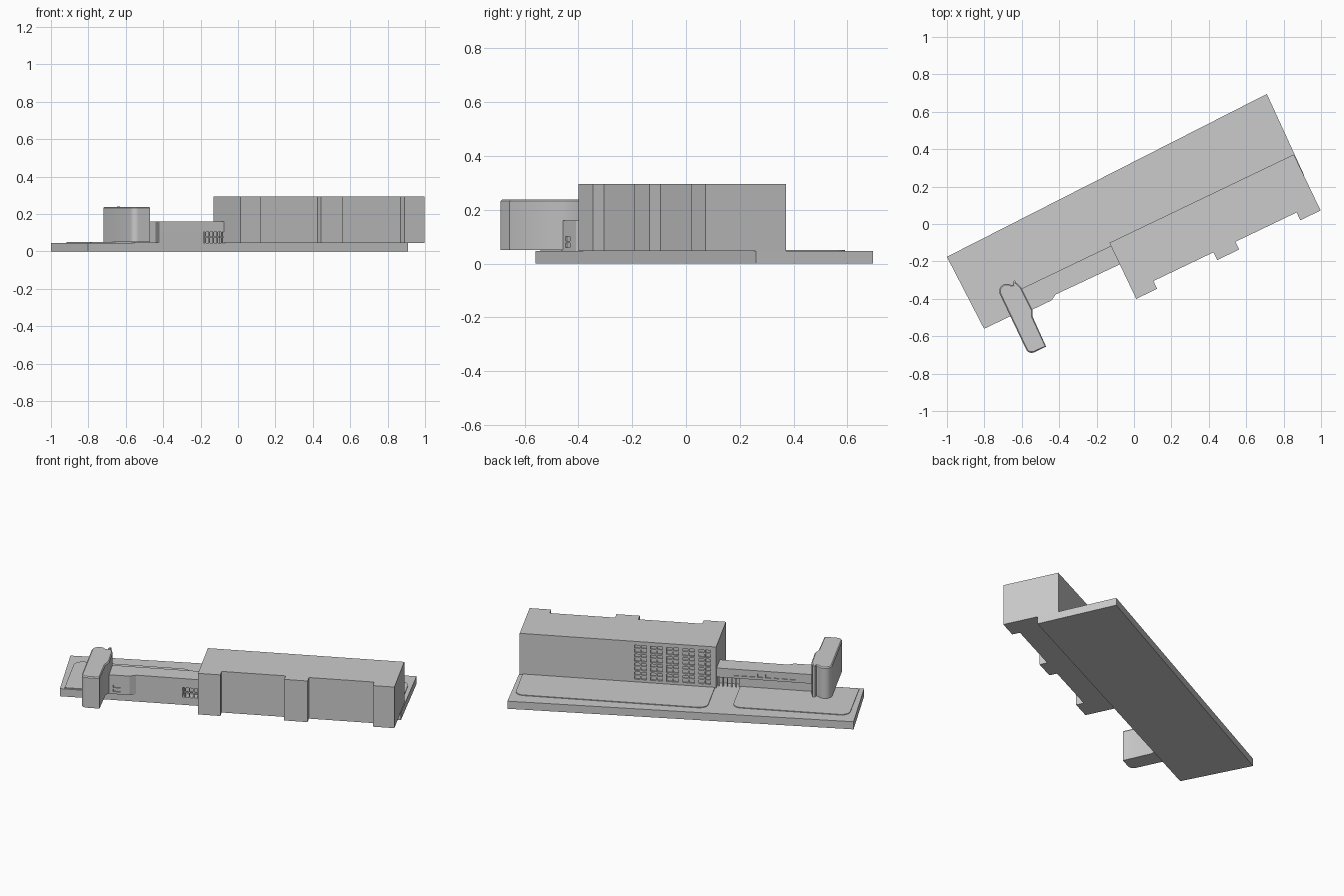
import bpy, bmesh, math
from mathutils import Vector

if "Cube" in bpy.data.objects:
    bpy.data.objects.remove(bpy.data.objects["Cube"])

# site axes: u runs along the buildings, v across them
A = math.radians(25.6)
C, S = math.cos(A), math.sin(A)


def site(u, v, z):
    return Vector((C * u - S * v, S * u + C * v, z))


def rect(u0, u1, v0, v1):
    return [(u0, v0), (u1, v0), (u1, v1), (u0, v1)]


def arc(cu, cv, r, a0, a1, n=8):
    out = []
    for i in range(n + 1):
        t = math.radians(a0 + (a1 - a0) * i / n)
        out.append((cu + r * math.cos(t), cv + r * math.sin(t)))
    return out


def rounded(u0, u1, v0, v1, r):
    # rectangle whose two far (+v) corners are rounded
    return ([(u0, v0), (u1, v0)] + arc(u1 - r, v1 - r, r, 0, 90)
            + arc(u0 + r, v1 - r, r, 90, 180))


def build(name, prisms, rim=0.0, smooth=False):
    """One object made of vertical prisms (outline, z0, z1)."""
    bm = bmesh.new()
    for poly, z0, z1 in prisms:
        face = bm.faces.new([bm.verts.new(site(u, v, z0)) for u, v in poly])
        ext = bmesh.ops.extrude_face_region(bm, geom=[face], use_keep_orig=True)["geom"]
        for v in ext:
            if isinstance(v, bmesh.types.BMVert):
                v.co.z = z1
    bmesh.ops.recalc_face_normals(bm, faces=bm.faces)
    if rim:
        top = [f for f in bm.faces if f.normal.z > 0.9]
        bmesh.ops.inset_region(bm, faces=top, thickness=rim)
        for v in {v for f in top for v in f.verts}:
            v.co.z += rim
    me = bpy.data.meshes.new(name)
    bm.to_mesh(me)
    bm.free()
    ob = bpy.data.objects.new(name, me)
    bpy.context.collection.objects.link(ob)
    if smooth:
        bpy.context.view_layer.objects.active = ob
        ob.select_set(True)
        bpy.ops.object.shade_smooth_by_angle(angle=math.radians(30))
        ob.select_set(False)
    return ob


def cut(ob, prisms):
    tool = build("cutter", prisms)
    tool.hide_render = True
    m = ob.modifiers.new("cut", "BOOLEAN")
    m.operation, m.solver, m.object = "DIFFERENCE", "EXACT", tool
    bpy.context.view_layer.objects.active = ob
    bpy.ops.object.modifier_apply(modifier=m.name)
    bpy.data.objects.remove(tool)


# ground slab and raised lawns
build("ground_slab", [([(-0.965, -0.159), (0.933, -0.159),
                        (0.941, 0.320), (-0.978, 0.274)], 0, 0.046)])
build("lawns", [(rounded(-0.155, 0.915, -0.05, 0.235, 0.05), 0.045, 0.05),
                (rounded(-0.94, -0.29, -0.15, 0.20, 0.05), 0.045, 0.05)])

# main hall with three front bays
bays = [(-0.162, -0.038), (0.318, 0.448), (0.811, 0.931)]
outline = [(0.931, -0.034), (-0.162, -0.034)]
for i, (a, b) in enumerate(bays):
    if i:
        outline.append((a, -0.320))
    outline += [(a, -0.366), (b, -0.366)]
    if i < 2:
        outline.append((b, -0.320))
hall = build("main_hall", [(outline, 0.046, 0.295)])

# recessed rear windows with crossing bars
wins, bars = [], []
for i in range(5):
    u0 = -0.132 + i * 0.0895
    u1 = u0 + 0.066
    for j in range(4):
        z0 = 0.066 + j * 0.054
        z1 = z0 + 0.044
        wins.append((rect(u0, u1, -0.044, -0.02), z0, z1))
        uc, zc = (u0 + u1) / 2, (z0 + z1) / 2
        bars.append((rect(uc - 0.004, uc + 0.004, -0.045, -0.036), z0, z1))
        bars.append((rect(u0, u1, -0.045, -0.038), zc - 0.003, zc + 0.003))
cut(hall, wins)
build("window_bars", bars)

# low wing: overhanging upper storey on a set-back ground floor
bump = [(-0.541, -0.159), (-0.574, -0.178), (-0.70, -0.178)]
upper = build("wing_upper_storey",
              [([(-0.16, -0.052), (-0.16, -0.162)] + bump + [(-0.70, -0.052)], 0.105, 0.16)])
cut(upper, [(rect(-0.60 + i * 0.045, -0.57 + i * 0.045, -0.058, -0.04), 0.12, 0.142)
            for i in range(8)])
lower = build("wing_ground_floor",
              [([(-0.282, -0.07), (-0.282, -0.159)] + bump + [(-0.70, -0.07)], 0.045, 0.105)])
cut(lower, [(rect(-0.665, -0.625, -0.19, -0.172), z, z + 0.016) for z in (0.06, 0.084)])

# open passage beside the hall: posts and rail
posts = []
for i in range(5):
    u = -0.268 + i * 0.024
    for v in (-0.155, -0.066):
        posts.append((rect(u - 0.003, u + 0.003, v - 0.003, v + 0.003), 0.045, 0.106))
build("passage_posts", posts)
build("passage_rail", [(rect(-0.282, -0.16, -0.158, -0.152), 0.074, 0.081)])
build("passage_wall", [(rect(-0.282, -0.16, -0.112, -0.106), 0.045, 0.105)])

# stair tower with rounded rear end and waved side
tower = ([(-0.707, -0.388), (-0.775, -0.388)]
         + arc(-0.778, -0.356, 0.032, 270, 180, 5)
         + arc(-0.769, -0.030, 0.040, 180, 30, 10)
         + [(-0.724, -0.014), (-0.717, -0.002), (-0.708, -0.003), (-0.700, -0.018),
            (-0.690, -0.045), (-0.688, -0.178), (-0.703, -0.215)])
build("tower", [(tower, 0.05, 0.232)], rim=0.006, smooth=True)
# curled fin on the rear of the tower
build("tower_fin", [([(-0.722, -0.016), (-0.717, 0.002), (-0.706, 0.004),
                      (-0.702, -0.004), (-0.710, -0.006), (-0.714, -0.02)], 0.05, 0.24)])
